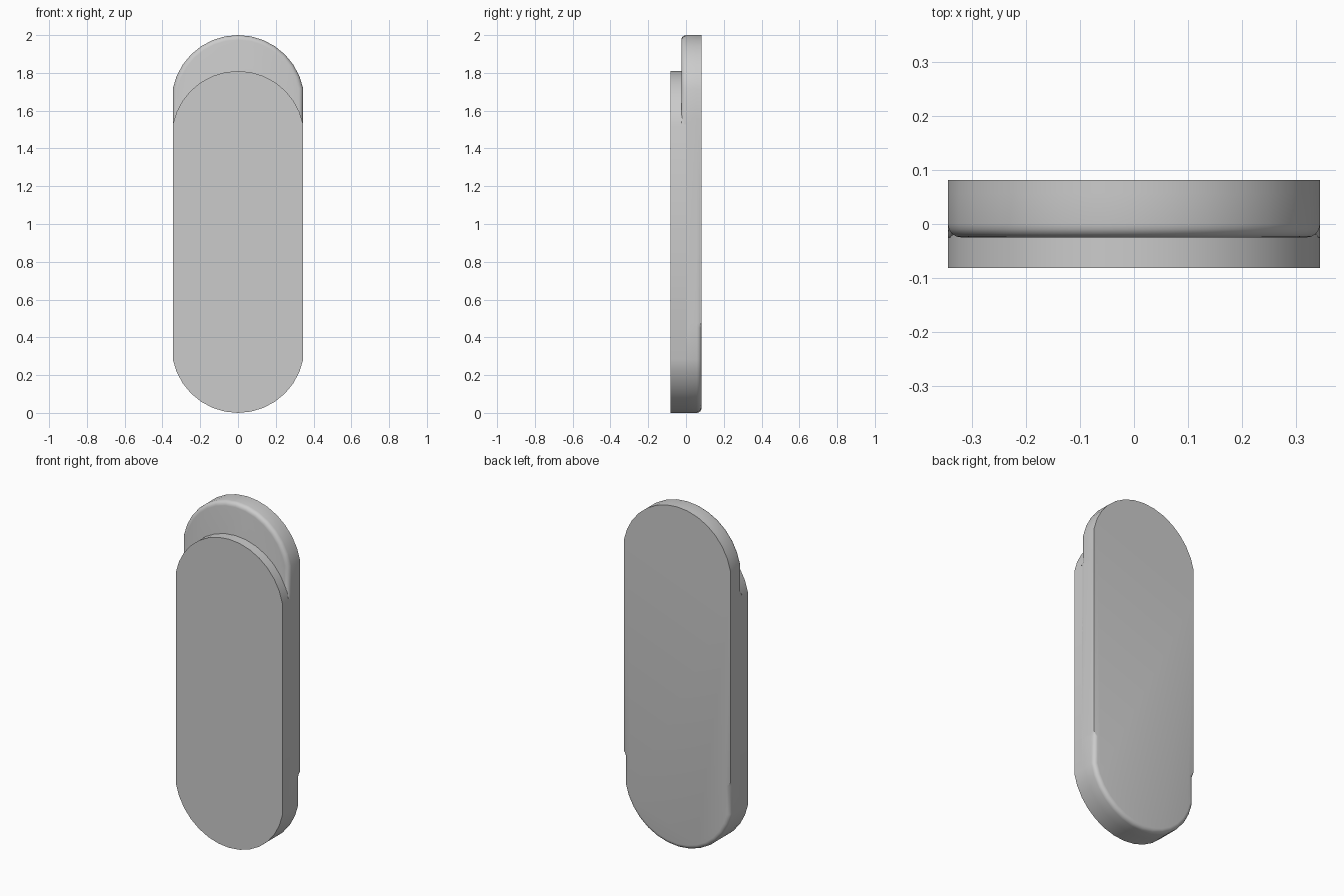
import bpy, bmesh, math

if "Cube" in bpy.data.objects:
    bpy.data.objects.remove(bpy.data.objects["Cube"])

R = 0.352            # end arc radius
STEP = math.pi / 16  # 32-sided circle, 14 sides kept per end
FILLET = 0.025


def outline(z0, z1, extra=()):
    """Long rounded outline as (x, z, normal x, normal z), with extra points on the straight sides."""
    pts = []
    for cz, sign in ((z1 - R, 1), (z0 + R, -1)):
        for i in range(-7, 8):
            a = i * STEP
            nx, nz = sign * math.sin(a), sign * math.cos(a)
            if abs(i) == 7:
                pts.append((R * nx, cz + R * nz, sign * math.copysign(1, i), 0))
            else:
                pts.append((R * nx, cz + R * nz, nx, nz))
        x = sign * R * math.sin(7 * STEP)
        side = sorted(extra, reverse=sign > 0)
        pts += [(x, z, sign, 0) for z in side]
    return pts


def loft(name, pts, layers):
    """layers: list of (y, inset function of z)."""
    bm = bmesh.new()
    loops = []
    for y, inset in layers:
        loops.append([bm.verts.new((x - nx * inset(z), y, z - nz * inset(z)))
                      for x, z, nx, nz in pts])
    n = len(pts)
    for a, b in zip(loops, loops[1:]):
        for i in range(n):
            j = (i + 1) % n
            bm.faces.new((a[i], a[j], b[j], b[i]))
    bm.faces.new(loops[0])
    bm.faces.new(loops[-1])
    bmesh.ops.remove_doubles(bm, verts=bm.verts, dist=1e-5)
    bmesh.ops.recalc_face_normals(bm, faces=bm.faces)
    me = bpy.data.meshes.new(name)
    bm.to_mesh(me)
    bm.free()
    ob = bpy.data.objects.new(name, me)
    bpy.context.collection.objects.link(ob)
    bpy.ops.object.select_all(action='DESELECT')
    ob.select_set(True)
    bpy.context.view_layer.objects.active = ob
    bpy.ops.object.shade_smooth_by_angle(angle=math.radians(30))
    return ob


# front plate: sharp-edged, shorter at the top
loft("front_plate", outline(0, 1.81),
     [(-0.082, lambda z: 0), (0.0, lambda z: 0)])

# back body: rounded front edge at the top end, rounded back edge at the bottom end
steps = [math.radians(a) for a in (90, 67.5, 45, 22.5, 0)]
layers = []
for a in steps:
    d = FILLET * (1 - math.cos(a))
    layers.append((-FILLET * math.sin(a), lambda z, d=d: d if z > 1.555 else 0))
for a in reversed(steps):
    d = FILLET * (1 - math.cos(a))
    layers.append((0.082 - FILLET + FILLET * math.sin(a),
                   lambda z, d=d: d if z < 0.455 else 0))
loft("back_body", outline(0, 2, (0.45, 0.475, 1.535, 1.56)), layers)
